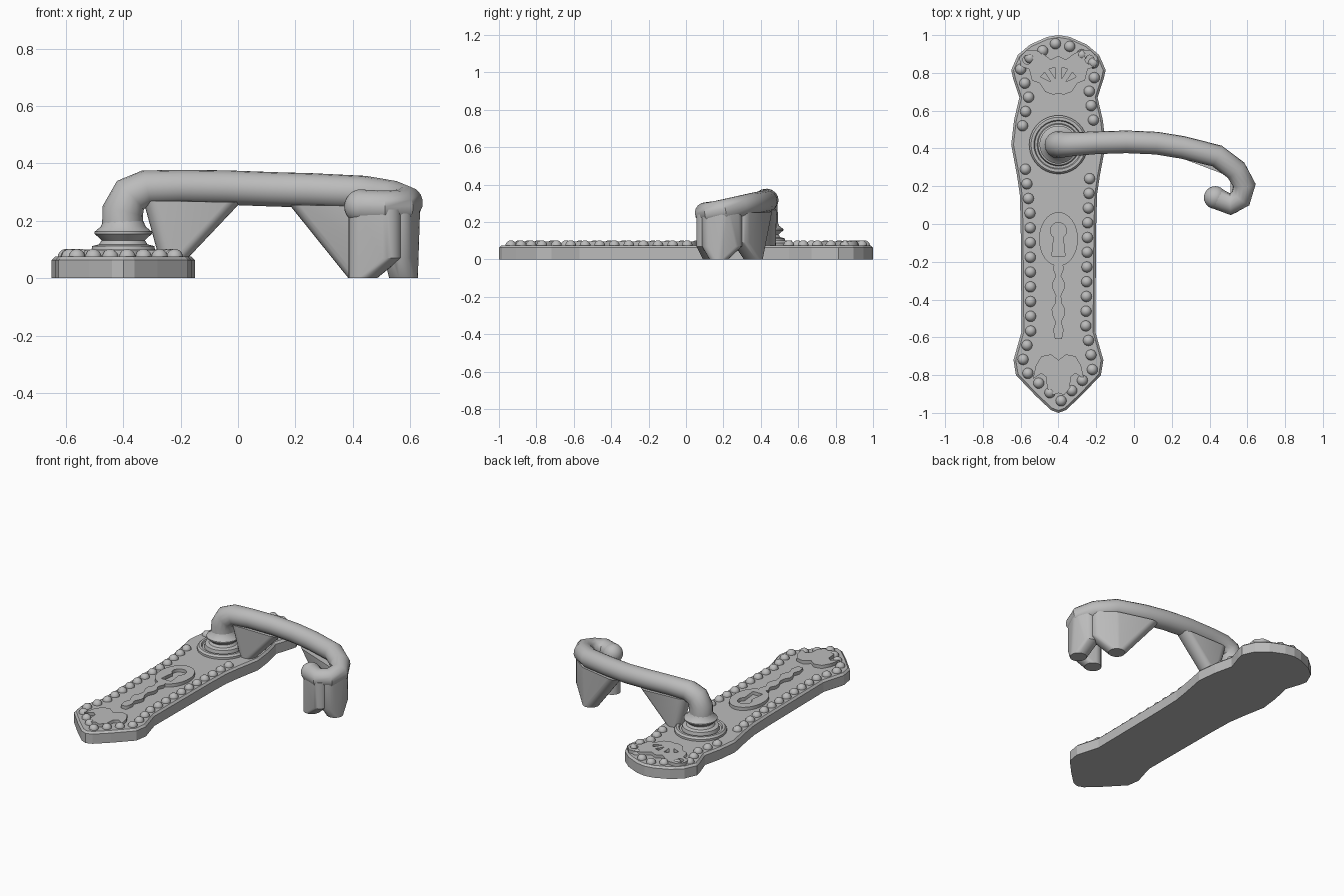
import bpy, bmesh, math
from mathutils import Matrix, Vector

if "Cube" in bpy.data.objects:
    bpy.data.objects.remove(bpy.data.objects["Cube"])

CX = -0.4          # centre line of the plate
ROSE_Y = 0.42      # pivot of the lever
TOP = 0.075        # top of the plate

metal = bpy.data.materials.new("grey_metal")
metal.use_nodes = True
metal.diffuse_color = (0.5, 0.5, 0.5, 1)
metal.node_tree.nodes["Principled BSDF"].inputs["Base Color"].default_value = (0.5, 0.5, 0.5, 1)


def finish(obj, smooth=None):
    obj.data.materials.append(metal)
    if smooth:
        bpy.ops.object.select_all(action='DESELECT')
        obj.select_set(True)
        bpy.context.view_layer.objects.active = obj
        bpy.ops.object.shade_smooth_by_angle(angle=math.radians(smooth))
    return obj


def mesh_object(name, bm, smooth=None):
    bmesh.ops.recalc_face_normals(bm, faces=bm.faces)
    mesh = bpy.data.meshes.new(name)
    bm.to_mesh(mesh)
    bm.free()
    obj = bpy.data.objects.new(name, mesh)
    bpy.context.collection.objects.link(obj)
    return finish(obj, smooth)


def curve_object(name, curve, smooth=None):
    obj = bpy.data.objects.new(name, curve)
    bpy.context.collection.objects.link(obj)
    bpy.ops.object.select_all(action='DESELECT')
    obj.select_set(True)
    bpy.context.view_layer.objects.active = obj
    bpy.ops.object.convert(target='MESH')
    return finish(bpy.context.view_layer.objects.active, smooth)


def mirrored(half):
    """Closed outline from (half width, y) pairs about the centre line."""
    left = [(-w, y) for w, y in reversed(half) if w > 0]
    return [(CX + w, y) for w, y in half + left]


def oval(x, y, rx, ry, n=32):
    return [(x + rx * math.cos(math.tau * i / n), y + ry * math.sin(math.tau * i / n))
            for i in range(n)]


def relief(name, loops, height=0.022):
    """Raised flat ornament; loops after the first are openings."""
    curve = bpy.data.curves.new(name, 'CURVE')
    curve.dimensions = '2D'
    curve.fill_mode = 'BOTH'
    curve.extrude = height / 2
    for loop in loops:
        s = curve.splines.new('POLY')
        s.points.add(len(loop) - 1)
        s.use_cyclic_u = True
        for p, (x, y) in zip(s.points, loop):
            p.co = (x, y, 0, 1)
    obj = curve_object(name, curve)
    obj.data.transform(Matrix.Translation((0, 0, TOP + height / 2 - 0.001)))


# Back plate with a softened upper edge
outline = mirrored([
    (0, 1), (0.06, 0.99), (0.15, 0.95), (0.215, 0.895), (0.25, 0.815), (0.24, 0.77),
    (0.207, 0.67), (0.235, 0.55), (0.25, 0.42), (0.22, 0.26), (0.205, 0.16), (0.2, 0),
    (0.195, -0.57), (0.215, -0.64), (0.238, -0.72), (0.225, -0.8), (0.12, -0.91),
    (0.04, -0.985), (0, -1)])
bm = bmesh.new()
base = bm.faces.new([bm.verts.new((x, y, 0)) for x, y in outline])
ext = bmesh.ops.extrude_face_region(bm, geom=[base])["geom"]
bmesh.ops.translate(bm, verts=[v for v in ext if isinstance(v, bmesh.types.BMVert)], vec=(0, 0, TOP))
rim = [e for e in bm.edges if all(v.co.z > 0.01 for v in e.verts)]
bmesh.ops.bevel(bm, geom=rim, offset=0.012, segments=1, affect='EDGES')
mesh_object("back_plate", bm)


# Bead border, spaced evenly along two open paths around the rose
def spaced(path, step):
    pts = [Vector(p) for p in path]
    total = sum((b - a).length for a, b in zip(pts, pts[1:]))
    count = round(total / step)
    for i in range(count + 1):
        d = total * i / count
        for a, b in zip(pts, pts[1:]):
            seg = (b - a).length
            if d <= seg + 1e-6:
                yield a.lerp(b, d / seg)
                break
            d -= seg


lower = [(-0.575, 0.29), (-0.55, 0.05), (-0.547, -0.57), (-0.588, -0.72), (-0.56, -0.795),
         (-0.39, -0.94), (-0.275, -0.83), (-0.22, -0.77), (-0.228, -0.69), (-0.255, -0.54),
         (-0.245, 0), (-0.235, 0.24)]
upper = [(-0.59, 0.52), (-0.557, 0.675), (-0.6, 0.82), (-0.55, 0.88), (-0.415, 0.955),
         (-0.34, 0.94), (-0.215, 0.855), (-0.21, 0.77), (-0.238, 0.7), (-0.215, 0.55)]
bm = bmesh.new()
for path in (lower, upper):
    for p in spaced(path, 0.078):
        bmesh.ops.create_uvsphere(bm, u_segments=16, v_segments=10, radius=0.029,
                                  matrix=Matrix.Translation((p.x, p.y, TOP - 0.002)))
mesh_object("bead_border", bm, 60)

# Keyhole surround, drop, leaf and shell ornaments
slot = [(CX + 0.043 * math.sin(a), -0.035 + 0.043 * math.cos(a))
        for a in [math.radians(-145 + 290 * i / 16) for i in range(17)]]
slot += [(CX + 0.035, -0.17), (CX - 0.035, -0.17)]
relief("keyhole_surround", [oval(CX, -0.08, 0.103, 0.143), slot])
relief("drop_ornament", [mirrored([
    (0.018, -0.2), (0.03, -0.235), (0.014, -0.275), (0.032, -0.31), (0.032, -0.34), (0.014, -0.38),
    (0.018, -0.42), (0.036, -0.45), (0.034, -0.48), (0.015, -0.52), (0.028, -0.56), (0.018, -0.61)])])
relief("leaf_ornament", [mirrored([
    (0, -0.72), (0.04, -0.69), (0.09, -0.7), (0.12, -0.75), (0.135, -0.82), (0.09, -0.79),
    (0.065, -0.81), (0.06, -0.87), (0.03, -0.905), (0, -0.895)])])
flutes = []
for turn in (-50, -18, 18, 50):
    u = Vector((math.sin(math.radians(turn)), math.cos(math.radians(turn))))
    v = Vector((u.y, -u.x))
    c = Vector((CX, 0.72))
    flutes.append([tuple(c + u * r + v * w) for r, w in ((0.05, 0), (0.11, 0.016), (0.11, -0.016))])
eyes = [oval(CX + s * 0.165, 0.87, 0.024, 0.024, 12) for s in (-1, 1)]
relief("shell_ornament", [mirrored([
    (0, 0.89), (0.04, 0.87), (0.08, 0.9), (0.12, 0.92), (0.17, 0.92), (0.207, 0.88),
    (0.2, 0.835), (0.155, 0.82), (0.14, 0.76), (0.1, 0.745), (0.07, 0.7), (0.03, 0.685),
    (0, 0.69)])] + flutes + eyes)

# Turned rose and collar under the lever
profile = [(0.155, 0.07), (0.155, 0.088), (0.145, 0.1), (0.13, 0.1), (0.125, 0.09), (0.113, 0.09),
           (0.108, 0.112), (0.085, 0.118), (0.075, 0.132), (0.1, 0.155), (0.1, 0.162),
           (0.078, 0.18), (0.07, 0.2)]
bm = bmesh.new()
verts = [bm.verts.new((CX + r, ROSE_Y, z)) for r, z in profile]
edges = [bm.edges.new(pair) for pair in zip(verts, verts[1:])]
bmesh.ops.spin(bm, geom=verts + edges, cent=(CX, ROSE_Y, 0), axis=(0, 0, 1),
               angle=math.tau, steps=40, use_merge=True)
bmesh.ops.remove_doubles(bm, verts=bm.verts, dist=0.0005)
mesh_object("rose_collar", bm, 30)

# Lever: stem, sweeping grip and hooked end (last value is the radius)
lever_path = [
    (-0.402, 0.42, 0.17, 0.072), (-0.402, 0.42, 0.235, 0.072), (-0.375, 0.42, 0.29, 0.068),
    (-0.32, 0.423, 0.314, 0.063), (-0.2, 0.43, 0.318, 0.06), (-0.04, 0.435, 0.316, 0.06),
    (0.12, 0.428, 0.31, 0.06), (0.26, 0.405, 0.306, 0.06), (0.44, 0.36, 0.297, 0.06),
    (0.54, 0.285, 0.28, 0.06), (0.585, 0.205, 0.262, 0.06), (0.565, 0.135, 0.25, 0.058),
    (0.51, 0.104, 0.248, 0.057), (0.43, 0.14, 0.25, 0.059)]
curve = bpy.data.curves.new("lever", 'CURVE')
curve.dimensions = '3D'
curve.bevel_depth = 1.0
curve.bevel_resolution = 6
curve.use_fill_caps = True
spline = curve.splines.new('POLY')
spline.points.add(len(lever_path) - 1)
for p, (x, y, z, r) in zip(spline.points, lever_path):
    p.co = (x, y, z, 1)
    p.radius = r
curve_object("lever", curve, 40)

bm = bmesh.new()
bmesh.ops.create_uvsphere(bm, u_segments=24, v_segments=14, radius=0.06,
                          matrix=Matrix.Translation(lever_path[-1][:3]))
mesh_object("lever_tip", bm, 60)


# Tapered props: each is the hull of discs under the lever and a round foot
def prop(name, discs, r=0.05):
    bm = bmesh.new()
    for x, y, z in discs:
        for px, py in oval(x, y, r, r, 20):
            bm.verts.new((px, py, z))
    hull = bmesh.ops.convex_hull(bm, input=bm.verts)
    loose = {g for g in hull["geom_interior"] + hull["geom_unused"] if isinstance(g, bmesh.types.BMVert)}
    bmesh.ops.delete(bm, geom=list(loose), context='VERTS')
    mesh_object(name, bm, 30)


prop("inner_prop", [(-0.28, 0.427, 0.27), (-0.04, 0.435, 0.265), (-0.225, 0.43, 0.07)])
prop("outer_prop", [(0.23, 0.41, 0.255), (0.44, 0.36, 0.25), (0.52, 0.3, 0.25),
                    (0.52, 0.3, 0.09), (0.435, 0.36, 0)])
prop("bend_prop", [(0.56, 0.25, 0.25), (0.585, 0.205, 0.25), (0.56, 0.135, 0.24),
                   (0.56, 0.25, 0.07), (0.56, 0.135, 0.07), (0.577, 0.175, 0)])
prop("tip_prop", [(0.435, 0.14, 0.24), (0.52, 0.105, 0.24), (0.52, 0.105, 0.07), (0.435, 0.14, 0)])
